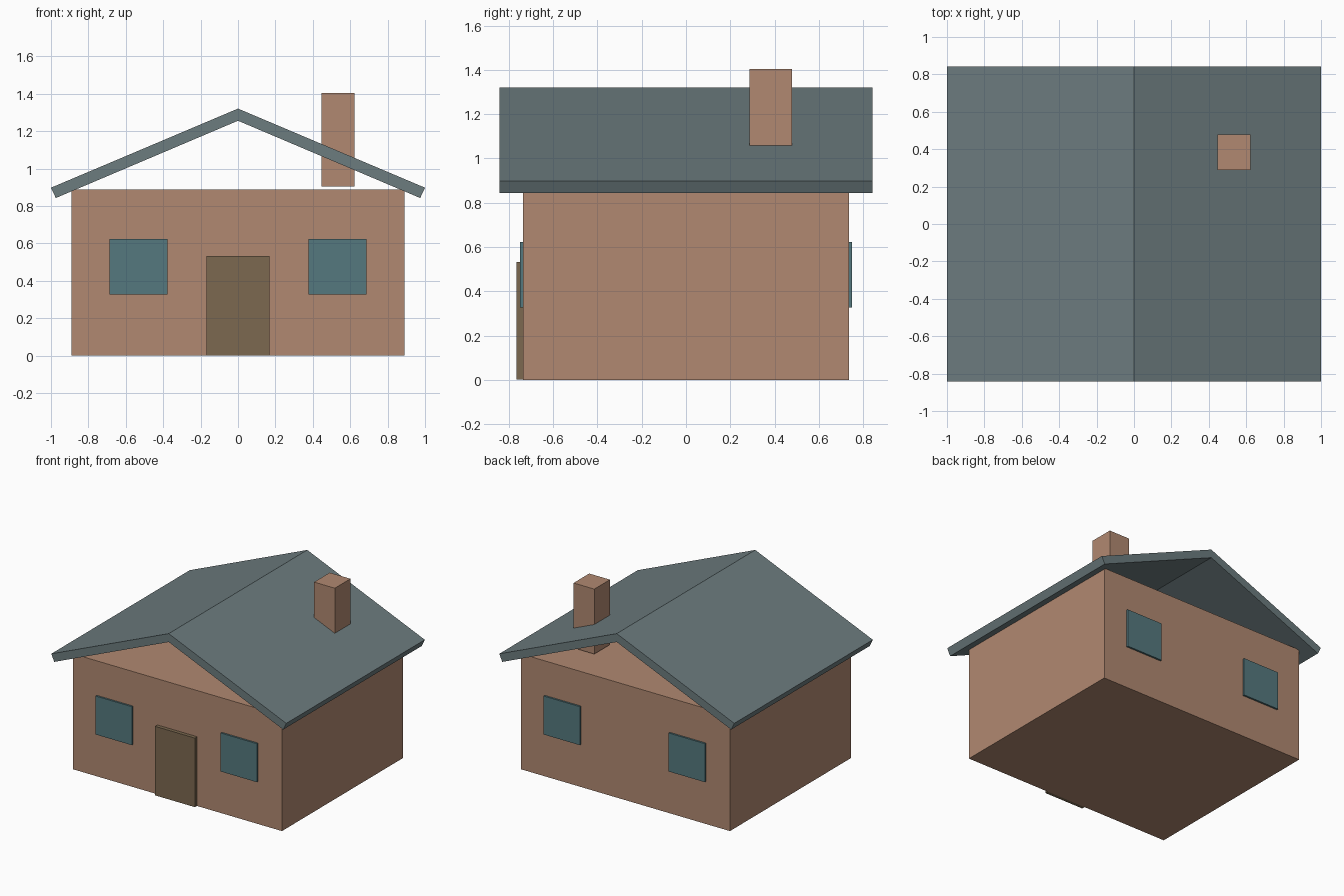
import bpy, bmesh

if "Cube" in bpy.data.objects:
    bpy.data.objects.remove(bpy.data.objects["Cube"])


def material(name, rgb):
    m = bpy.data.materials.new(name)
    m.diffuse_color = (*rgb, 1)
    m.use_nodes = True
    m.node_tree.nodes["Principled BSDF"].inputs["Base Color"].default_value = m.diffuse_color
    return m


BRICK = material("brick", (0.44, 0.25, 0.165))
SLATE = material("slate", (0.15, 0.20, 0.21))
WOOD = material("wood", (0.20, 0.14, 0.08))
GLASS = material("glass", (0.09, 0.19, 0.21))


def prism(name, profile, y0, y1, mat):
    """Extrude an x-z profile from y0 to y1."""
    bm = bmesh.new()
    face = bm.faces.new([bm.verts.new((x, y0, z)) for x, z in profile])
    ext = bmesh.ops.extrude_face_region(bm, geom=[face])
    verts = [g for g in ext["geom"] if isinstance(g, bmesh.types.BMVert)]
    bmesh.ops.translate(bm, verts=verts, vec=(0, y1 - y0, 0))
    bmesh.ops.recalc_face_normals(bm, faces=bm.faces)
    mesh = bpy.data.meshes.new(name)
    bm.to_mesh(mesh)
    bm.free()
    mesh.materials.append(mat)
    obj = bpy.data.objects.new(name, mesh)
    bpy.context.collection.objects.link(obj)
    return obj


def box(name, x0, x1, y0, y1, z0, z1, mat):
    return prism(name, [(x0, z0), (x1, z0), (x1, z1), (x0, z1)], y0, y1, mat)


# Walls: closed box, with the gable ends left open under the roof
box("walls", -0.89, 0.89, -0.737, 0.737, 0, 0.888, BRICK)

# Roof: two sloping slabs meeting at the ridge, eaves cut square
half = [(1.0, 0.898), (0.974, 0.843)]
prism("roof", [(0, 1.321)] + half + [(0, 1.256)]
      + [(-x, z) for x, z in reversed(half)], -0.842, 0.842, SLATE)

# Chimney passing through the right slope
box("chimney", 0.446, 0.622, 0.288, 0.478, 0.905, 1.405, BRICK)

# Front door
box("door", -0.169, 0.169, -0.765, -0.725, 0.002, 0.533, WOOD)

# Two windows on the front and two on the back
for side, s in (("front", -1), ("back", 1)):
    for hand, cx in (("left", -0.532), ("right", 0.532)):
        y0, y1 = sorted((s * 0.725, s * 0.751))
        box(f"{side}_window_{hand}", cx - 0.155, cx + 0.155, y0, y1, 0.327, 0.623, GLASS)
